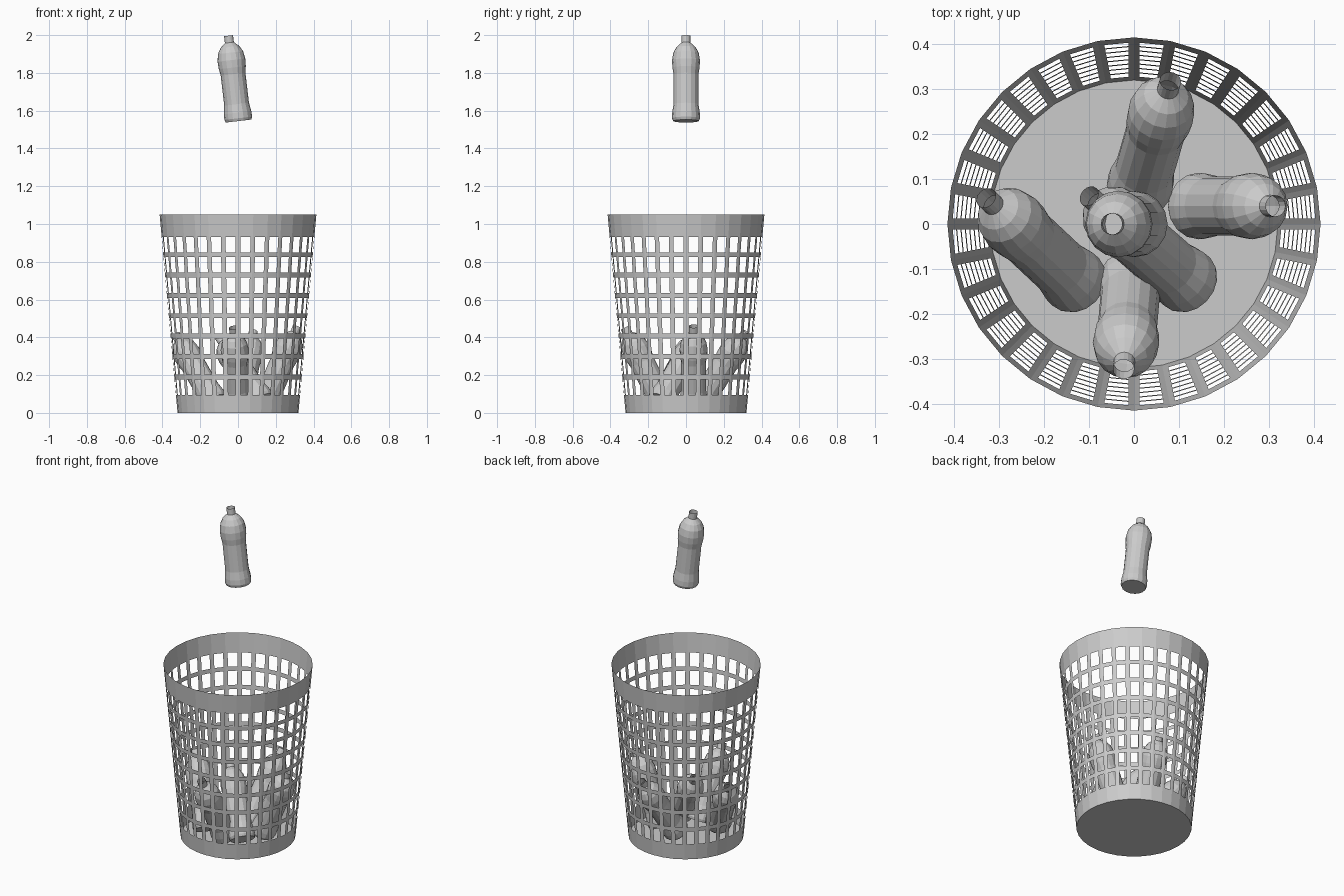
import bpy
import bmesh
import math
from mathutils import Vector

cube = bpy.data.objects.get("Cube")
if cube:
    bpy.data.objects.remove(cube, do_unlink=True)

# One plain grey for everything
grey = bpy.data.materials.new("plain_grey")
grey.use_nodes = True
grey.diffuse_color = (0.6, 0.6, 0.6, 1)
grey.node_tree.nodes["Principled BSDF"].inputs["Base Color"].default_value = (0.6, 0.6, 0.6, 1)


def add_object(name, bm):
    mesh = bpy.data.meshes.new(name)
    bm.to_mesh(mesh)
    bm.free()
    mesh.materials.append(grey)
    obj = bpy.data.objects.new(name, mesh)
    bpy.context.collection.objects.link(obj)
    return obj


def lathe(bm, profile, sides):
    """Turn (radius, height) points round z; returns rings and rows of faces."""
    rings = []
    for r, z in profile:
        rings.append([bm.verts.new((r * math.cos(a), r * math.sin(a), z))
                      for a in (math.tau * i / sides for i in range(sides))])
    rows = []
    for low, high in zip(rings, rings[1:]):
        rows.append([bm.faces.new((low[i], low[(i + 1) % sides],
                                   high[(i + 1) % sides], high[i]))
                     for i in range(sides)])
    bm.normal_update()
    return rings, rows


# Basket wall: tapered cylinder whose middle rows become a lattice
SIDES, ROWS = 32, 8
HEIGHT, R_LOW, R_HIGH = 1.05, 0.32, 0.415
LATTICE_LOW, LATTICE_HIGH = 0.083, 0.945
levels = [0.0]
levels += [LATTICE_LOW + (LATTICE_HIGH - LATTICE_LOW) * i / ROWS for i in range(ROWS + 1)]
levels.append(HEIGHT)
wall = [(R_LOW + (R_HIGH - R_LOW) * z / HEIGHT, z) for z in levels]

bm = bmesh.new()
_, rows = lathe(bm, wall, SIDES)
holes = [f for row in rows[1:-1] for f in row]
bmesh.ops.inset_individual(bm, faces=holes, thickness=0.0128, use_even_offset=True)
bmesh.ops.delete(bm, geom=holes, context='FACES')
add_object("basket_wall", bm)

# Basket floor
bm = bmesh.new()
bmesh.ops.create_circle(bm, cap_ends=True, segments=SIDES, radius=R_LOW)
add_object("basket_floor", bm)

# Bottle: flared base, waist, round shoulder and open neck
LENGTH = 0.455
BOTTLE = [(0.068, 0), (0.074, 0.015), (0.073, 0.045), (0.066, 0.09),
          (0.066, 0.25), (0.072, 0.285), (0.074, 0.325), (0.067, 0.365),
          (0.05, 0.395), (0.024, 0.418), (0.024, LENGTH)]


def add_bottle(name, base, axis):
    bm = bmesh.new()
    rings, _ = lathe(bm, BOTTLE, 16)
    bm.faces.new(reversed(rings[0]))
    obj = add_object(name, bm)
    obj.rotation_euler = Vector((0, 0, 1)).rotation_difference(Vector(axis)).to_euler()
    obj.location = base


# Bottles leaning on the basket: base and neck positions on the floor plan
leaning = {
    "back_bottle": ((0.01, 0.075), (0.081, 0.318)),
    "left_bottle": ((0.138, 0.04), (0.315, 0.04)),
    "front_bottle": ((-0.005, -0.12), (-0.023, -0.323)),
    "right_bottle": ((-0.123, -0.135), (-0.329, 0.058)),
    "middle_bottle": ((0.126, -0.135), (-0.1, 0.062)),
}
for name, (base, neck) in leaning.items():
    lean = Vector(neck) - Vector(base)
    sine = lean.length / LENGTH
    rise = LENGTH * math.sqrt(1 - sine * sine)
    add_bottle(name, (*base, 0.07 * sine + 0.013), (*lean, rise))

# Bottle falling into the basket
add_bottle("falling_bottle", (0.003, 0, 1.545), (-0.053, 0, 0.452))
